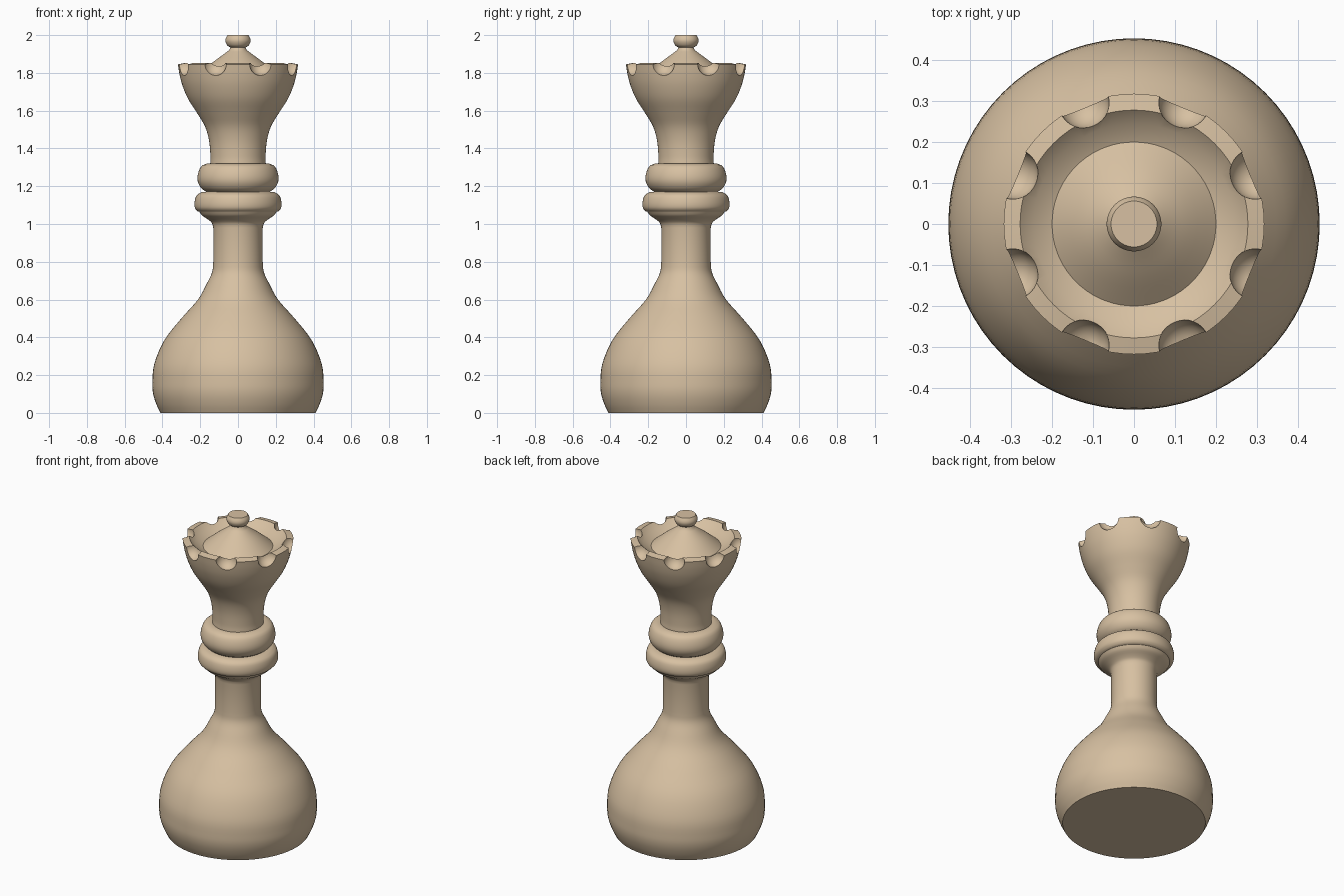
import bpy, math
from mathutils import Vector

if "Cube" in bpy.data.objects:
    bpy.data.objects.remove(bpy.data.objects["Cube"])

SEG = 72


def smooth(pts, n=4):
    """Catmull-Rom curve through a few (radius, height) points."""
    p = [Vector(q) for q in pts]
    p = [2 * p[0] - p[1]] + p + [2 * p[-1] - p[-2]]
    out = []
    for i in range(1, len(p) - 2):
        a, b, c, d = p[i - 1:i + 3]
        for k in range(n):
            t = k / n
            v = 0.5 * (2 * b + (c - a) * t + (2 * a - 5 * b + 4 * c - d) * t * t
                       + (3 * b - a - 3 * c + d) * t ** 3)
            out.append((v.x, v.y))
    return out + [tuple(pts[-1])]


def lathe(name, profile):
    """Closed solid of revolution; profile runs bottom to top."""
    verts, faces = [], []
    for r, z in profile:
        for s in range(SEG):
            a = 2 * math.pi * s / SEG
            verts.append((r * math.cos(a), r * math.sin(a), z))
    for i in range(len(profile) - 1):
        for s in range(SEG):
            t = (s + 1) % SEG
            faces.append((i * SEG + s, i * SEG + t, (i + 1) * SEG + t, (i + 1) * SEG + s))
    last = (len(profile) - 1) * SEG
    faces.append(tuple(reversed(range(SEG))))
    faces.append(tuple(range(last, last + SEG)))
    mesh = bpy.data.meshes.new(name)
    mesh.from_pydata(verts, [], faces)
    obj = bpy.data.objects.new(name, mesh)
    bpy.context.collection.objects.link(obj)
    return obj


# Turned sections from bottom to top
base = smooth([(.41, 0), (.432, .045), (.449, .1), (.453, .16), (.443, .26),
               (.39, .385), (.30, .5), (.212, .6), (.165, .685), (.137, .745), (.131, .8)])
stem = smooth([(.131, .98), (.138, 1.005), (.16, 1.025), (.19, 1.045), (.205, 1.065)], 3)
lower_ring = smooth([(.215, 1.068), (.228, 1.085), (.23, 1.115), (.22, 1.15), (.195, 1.168)], 3)
upper_ring = smooth([(.168, 1.17), (.195, 1.19), (.213, 1.225), (.212, 1.265),
                     (.195, 1.305), (.165, 1.32)], 3)
head = smooth([(.147, 1.32), (.146, 1.36), (.153, 1.44), (.174, 1.515), (.215, 1.585),
               (.263, 1.66), (.293, 1.73), (.309, 1.79), (.318, 1.845)])
bowl = [(.278, 1.853), (.245, 1.82), (.2, 1.8)]
cone = smooth([(.2, 1.8), (.135, 1.855), (.085, 1.892), (.045, 1.922)], 3)[1:]
knob = smooth([(.04, 1.935), (.056, 1.945), (.066, 1.965), (.065, 1.982), (.056, 2.0)], 3)
piece = lathe("turned_body", base + stem + lower_ring + upper_ring + head + bowl + cone + knob)

# Eight round scoops cut from the crown rim
for k in range(8):
    a = math.radians(22.5 + 45 * k)
    bpy.ops.mesh.primitive_uv_sphere_add(
        segments=32, ring_count=16, radius=.062,
        location=(.32 * math.cos(a), .32 * math.sin(a), 1.847))
    cutter = bpy.context.object
    cutter.name = "rim_scoop_cutter"
    cutter.hide_render = True
    mod = piece.modifiers.new("scoop", 'BOOLEAN')
    mod.operation = 'DIFFERENCE'
    mod.solver = 'EXACT'
    mod.object = cutter
    bpy.context.view_layer.objects.active = piece
    bpy.ops.object.modifier_apply(modifier=mod.name)
    bpy.data.objects.remove(cutter)

# Smooth finish with crisp edges
bpy.ops.object.select_all(action='DESELECT')
piece.select_set(True)
bpy.context.view_layer.objects.active = piece
bpy.ops.object.shade_smooth_by_angle(angle=math.radians(35))

# Pale wood colour
wood = bpy.data.materials.new("pale_wood")
wood.diffuse_color = (.68, .53, .36, 1)
wood.use_nodes = True
wood.node_tree.nodes["Principled BSDF"].inputs["Base Color"].default_value = wood.diffuse_color
piece.data.materials.clear()
piece.data.materials.append(wood)
